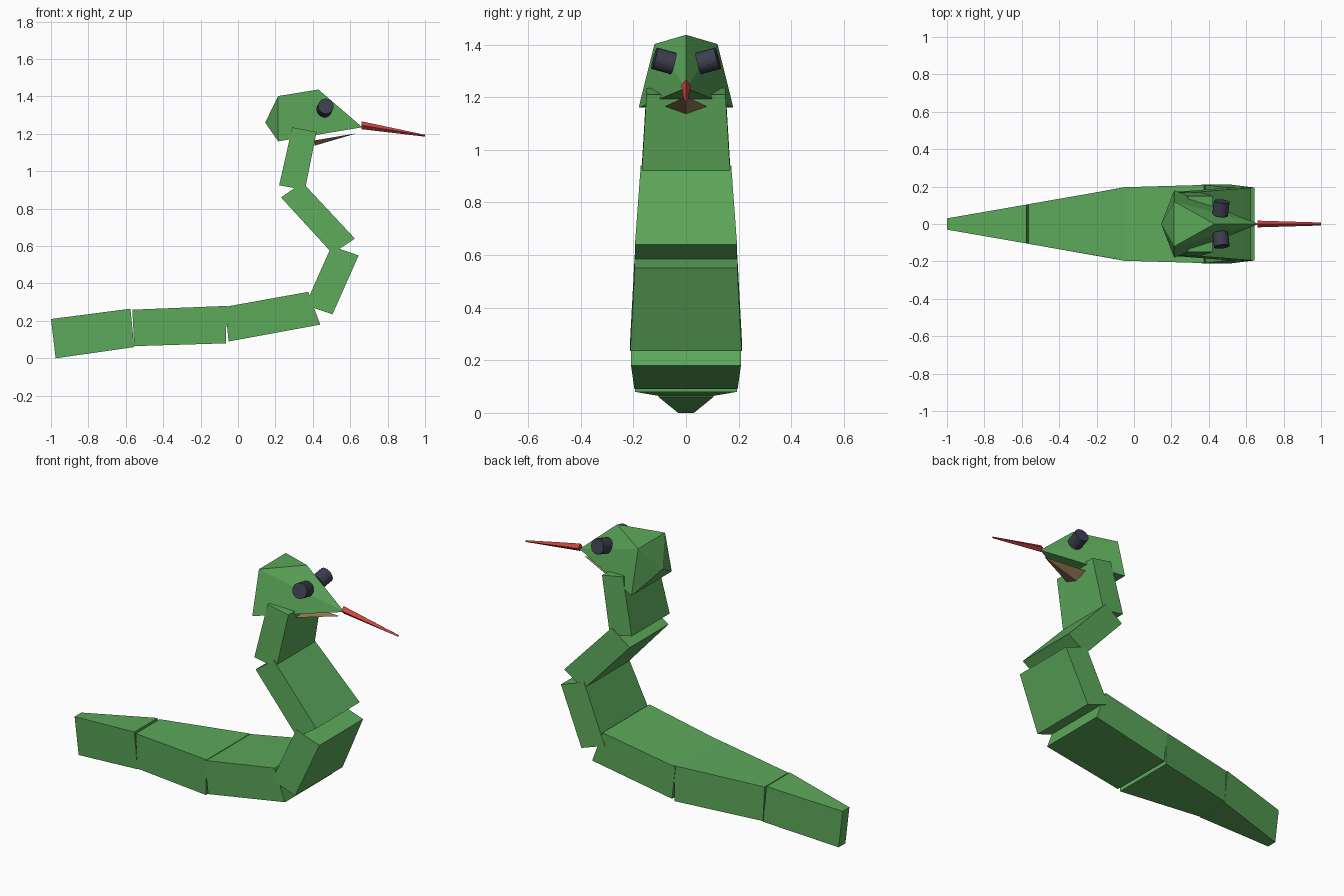
import bpy
from mathutils import Vector
import bmesh

if "Cube" in bpy.data.objects:
    bpy.data.objects.remove(bpy.data.objects["Cube"])


def material(name, rgb):
    m = bpy.data.materials.new(name)
    m.diffuse_color = (*rgb, 1)
    m.use_nodes = True
    m.node_tree.nodes["Principled BSDF"].inputs["Base Color"].default_value = m.diffuse_color
    return m


green = material("leaf green", (0.107, 0.392, 0.102))
brown = material("jaw brown", (0.38, 0.24, 0.11))
red = material("tongue red", (0.60, 0.06, 0.05))
black = material("eye charcoal", (0.045, 0.05, 0.075))


def add_mesh(name, verts, faces, mat):
    """Flat-shaded mesh object with outward normals."""
    bm = bmesh.new()
    vs = [bm.verts.new(v) for v in verts]
    for f in faces:
        bm.faces.new([vs[i] for i in f])
    bmesh.ops.recalc_face_normals(bm, faces=bm.faces[:])
    mesh = bpy.data.meshes.new(name)
    bm.to_mesh(mesh)
    bm.free()
    mesh.materials.append(mat)
    ob = bpy.data.objects.new(name, mesh)
    bpy.context.collection.objects.link(ob)
    return ob


BOX = [(0, 1, 2, 3), (7, 6, 5, 4), (0, 4, 5, 1), (1, 5, 6, 2), (2, 6, 7, 3), (3, 7, 4, 0)]


def segment(name, profile, w0, w1):
    """Box from an xz profile: start outer, end outer, end inner, start inner."""
    widths = (w0, w1, w1, w0)
    verts = [(x, s * w, z) for s in (-1, 1) for (x, z), w in zip(profile, widths)]
    return add_mesh(name, verts, BOX, green)


# Body segments from tail to neck
segment("tail_tip", [(-1, .21), (-.575, .265), (-.555, .06), (-.975, 0)], .03, .104)
segment("tail_base", [(-.565, .26), (-.06, .28), (-.065, .08), (-.555, .065)], .106, .194)
segment("lower_body", [(-.07, .275), (.375, .355), (.44, .18), (-.05, .09)], .196, .209)
segment("middle_body", [(.36, .285), (.50, .60), (.645, .55), (.505, .235)], .212, .195)
segment("upper_body", [(.505, .56), (.23, .86), (.345, .94), (.625, .64)], .194, .172)
segment("neck", [(.22, .925), (.29, 1.235), (.42, 1.21), (.358, .90)], .169, .15)

# Head: crown, nape point, snout tip and two pairs of back corners
add_mesh("head",
         [(.43, 0, 1.437), (.145, 0, 1.26), (.665, 0, 1.235),
          (.215, -.12, 1.402), (.215, .12, 1.402),
          (.215, -.18, 1.16), (.215, .18, 1.16)],
         [(0, 4, 3), (0, 3, 2), (0, 2, 4), (3, 5, 2), (4, 2, 6),
          (1, 3, 4), (1, 5, 3), (1, 4, 6), (1, 6, 5), (2, 5, 6)], green)

# Lower jaw wedge
add_mesh("lower_jaw",
         [(.41, -.08, 1.165), (.41, .08, 1.165), (.41, 0, 1.137), (.635, 0, 1.203)],
         [(0, 1, 2), (0, 3, 1), (0, 2, 3), (1, 3, 2)], brown)

# Tongue: tapering diamond bar
rings = [(.66, 1.246, .018, .021), (1.0, 1.19, .008, .005)]
tongue = [(x, sy * w, z + sz * h) for x, z, w, h in rings
          for sy, sz in ((0, 1), (1, 0), (0, -1), (-1, 0))]
add_mesh("tongue", tongue, BOX, red)

# Eyes: short cylinders pointing out and slightly up
for side, label in ((-1, "right"), (1, "left")):
    axis = Vector((.12, side, .27))
    bpy.ops.mesh.primitive_cylinder_add(
        vertices=20, radius=.042, depth=.076, location=(.465, side * .084, 1.338),
        rotation=axis.to_track_quat('Z', 'Y').to_euler())
    eye = bpy.context.object
    eye.name = label + "_eye"
    eye.data.materials.append(black)
